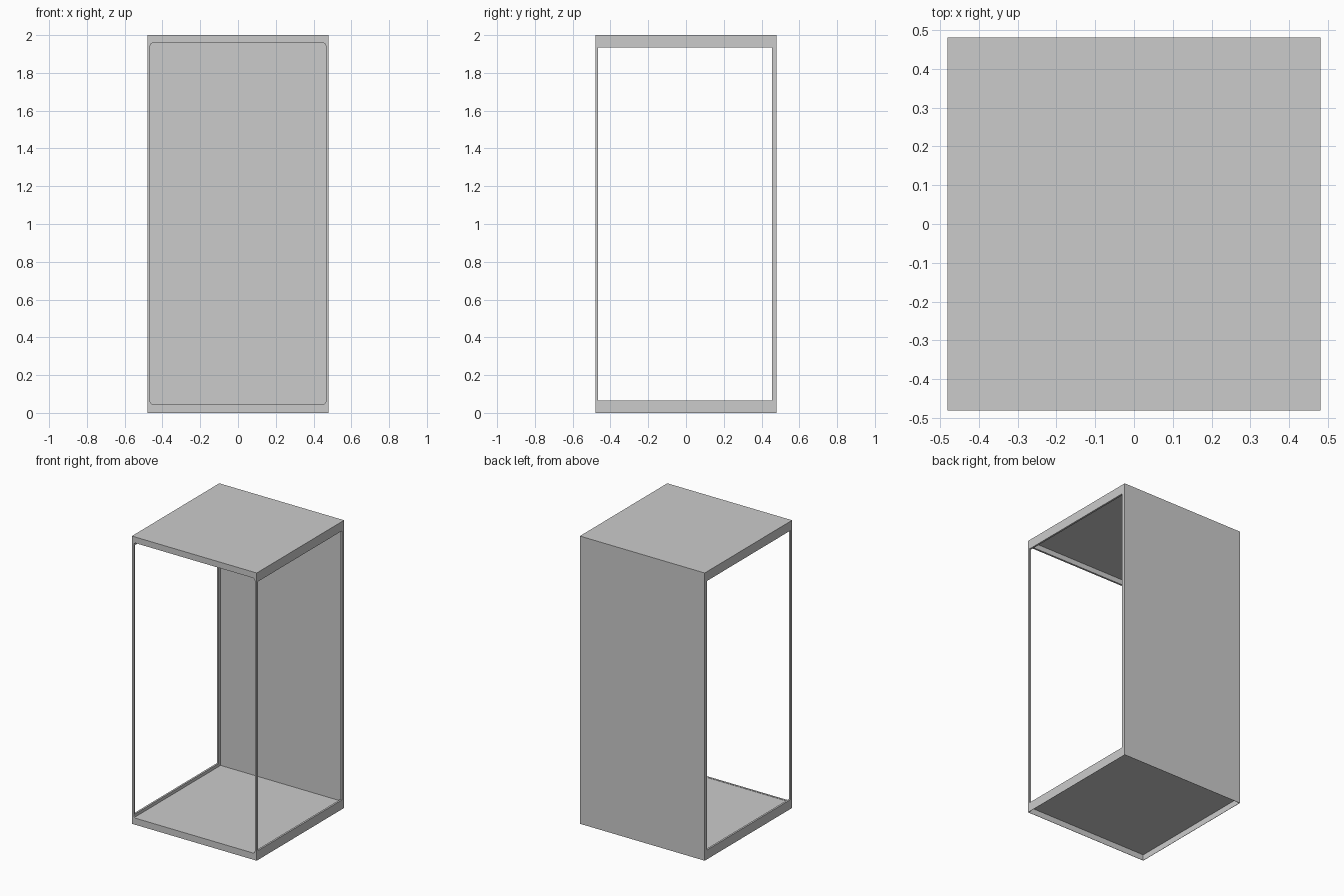
import bpy, bmesh
from mathutils import Vector

if "Cube" in bpy.data.objects:
    bpy.data.objects.remove(bpy.data.objects["Cube"])


def box(name, lo, hi, round_y=0.0):
    """Box between two corners; round_y bevels the edges running along y."""
    bm = bmesh.new()
    bmesh.ops.create_cube(bm, size=1)
    lo, hi = Vector(lo), Vector(hi)
    for v in bm.verts:
        v.co = Vector([(lo[i] + hi[i]) / 2 + v.co[i] * (hi[i] - lo[i]) for i in range(3)])
    if round_y:
        edges = [e for e in bm.edges if abs(e.verts[0].co.y - e.verts[1].co.y) > 1e-4]
        bmesh.ops.bevel(bm, geom=edges, offset=round_y, segments=4, profile=0.5, affect='EDGES')
    mesh = bpy.data.meshes.new(name)
    bm.to_mesh(mesh)
    bm.free()
    obj = bpy.data.objects.new(name, mesh)
    bpy.context.collection.objects.link(obj)
    return obj


def carve(target, cutter):
    cutter.hide_render = True
    mod = target.modifiers.new("carve", 'BOOLEAN')
    mod.operation = 'DIFFERENCE'
    mod.solver = 'EXACT'
    mod.object = cutter
    bpy.context.view_layer.objects.active = target
    bpy.ops.object.modifier_apply(modifier=mod.name)
    bpy.data.objects.remove(cutter)


# Outer cabinet shell: thin top, closed back, floor sheet above a hollow skirt
cabinet = box("cabinet_frame", (-.48, -.48, 0), (.48, .48, 2))
carve(cabinet, box("inner_space", (-.467, -.467, .044), (.467, .476, 1.994)))

# Front doorway with small rounded corners
carve(cabinet, box("front_opening", (-.465, -.7, .046), (.465, -.3, 1.958), .015))

# Both side openings in one pass
carve(cabinet, box("side_openings", (-.7, -.465, .065), (.7, .455, 1.935)))

# Hollow underside below the floor sheet
carve(cabinet, box("underside_recess", (-.478, -.478, -.2), (.478, .478, .041)))
